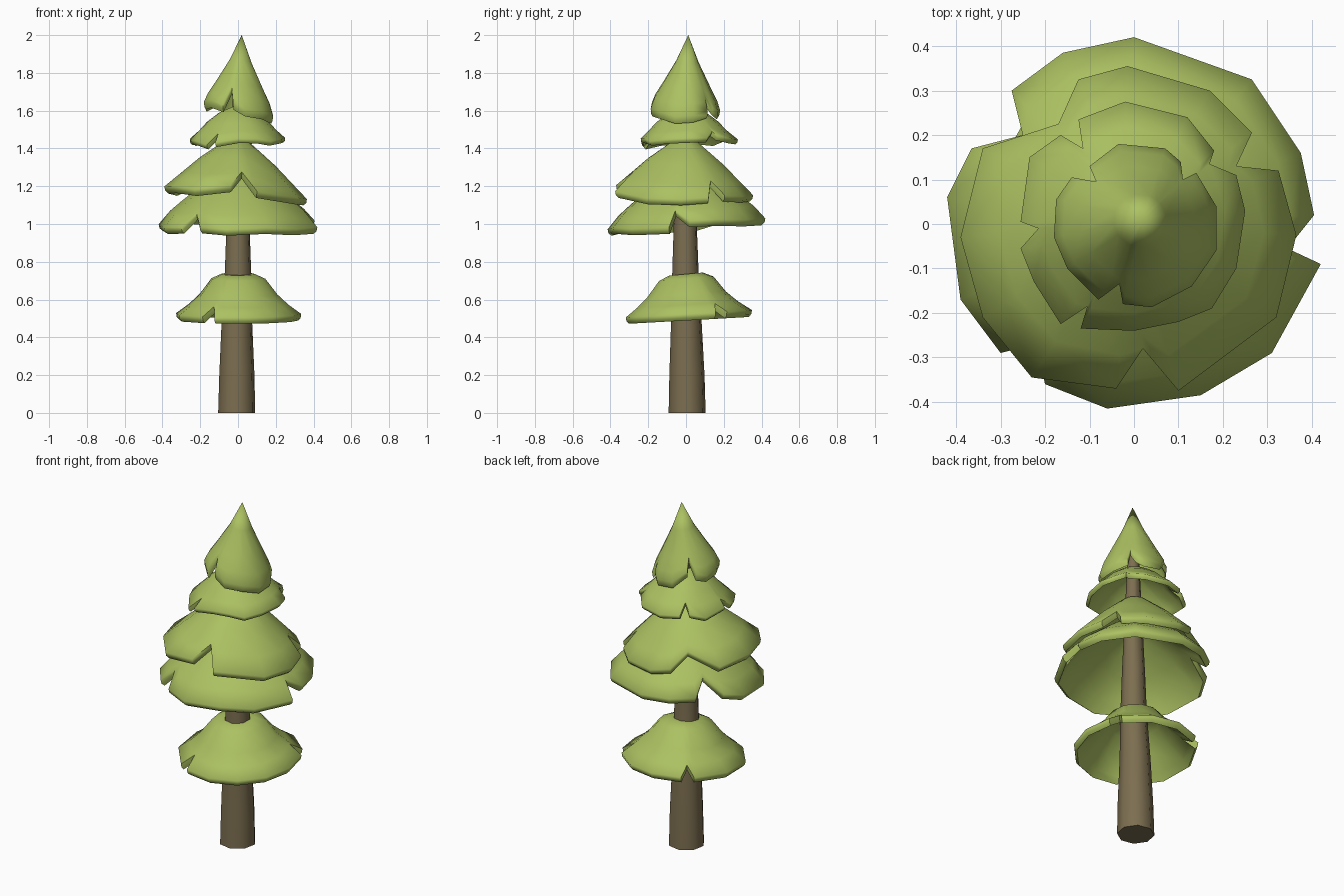
import bpy, bmesh, math

if "Cube" in bpy.data.objects:
    bpy.data.objects.remove(bpy.data.objects["Cube"])


def material(name, color):
    m = bpy.data.materials.new(name)
    m.diffuse_color = (*color, 1)
    m.use_nodes = True
    m.node_tree.nodes["Principled BSDF"].inputs["Base Color"].default_value = m.diffuse_color
    return m


GREEN = material("foliage", (0.41, 0.53, 0.12))
BROWN = material("bark", (0.2, 0.155, 0.08))


def finish(name, rings, mat, angle, caps=False):
    """Join a stack of equal point rings into one object."""
    bm = bmesh.new()
    loops = [[bm.verts.new(p) for p in ring] for ring in rings]
    n = len(loops[0])
    for a, b in zip(loops, loops[1:]):
        for i in range(n):
            j = (i + 1) % n
            bm.faces.new((a[i], a[j], b[j], b[i]))
    if caps:
        bm.faces.new(loops[0])
        bm.faces.new(loops[-1])
    bmesh.ops.remove_doubles(bm, verts=bm.verts, dist=0.0005)
    bmesh.ops.recalc_face_normals(bm, faces=bm.faces)
    me = bpy.data.meshes.new(name)
    bm.to_mesh(me)
    bm.free()
    ob = bpy.data.objects.new(name, me)
    bpy.context.collection.objects.link(ob)
    me.materials.append(mat)
    bpy.ops.object.select_all(action='DESELECT')
    ob.select_set(True)
    bpy.context.view_layer.objects.active = ob
    bpy.ops.object.shade_smooth_by_angle(angle=math.radians(angle))


def height(profile, r):
    for (r0, z0), (r1, z1) in zip(profile, profile[1:]):
        if r <= r1:
            break
    return z0 + (z1 - z0) * (r - r0) / (r1 - r0)


def tier(name, profile, tilt, outline, thick=0.035, tip=(0, 0)):
    """Tilted skirt: notched rim outline, slope taken from the profile."""
    R = profile[-1][0]
    polar = [(math.atan2(y, x), math.hypot(x, y)) for x, y in outline]

    def ring(f, drop, inset=1.0):
        pts = []
        for a, rho in polar:
            r = f * (R + (rho - R) * f * f)
            z = height(profile, r) - drop
            x, y = r * inset * math.cos(a), r * inset * math.sin(a)
            pts.append((x + tip[0] * (1 - f), y + tip[1] * (1 - f),
                        z + tilt[0] * x + tilt[1] * y))
        return pts

    rings = [ring(r / R, 0) for r, z in profile]
    rings.append(ring(1, thick * 0.6, 0.99))      # rounded rim
    rings.append(ring(1, thick, 0.95))
    rings += [ring(f, thick) for f in (0.85, 0.6, 0.4, 0.15)]   # hollow underside
    finish(name, rings, GREEN, 70)


# Trunk: tapered, eight-sided
rings = []
for z, cx, cy, r in ((0, -.007, .006, .1), (.2, -.006, .005, .095), (.47, -.006, .002, .083),
                     (.75, 0, -.003, .071), (1.0, 0, -.004, .062), (1.72, .005, 0, .03)):
    rings.append([(cx + r * math.cos(i * math.pi / 4 + .2),
                   cy + r * math.sin(i * math.pi / 4 + .2), z) for i in range(8)])
finish("trunk", rings, BROWN, 50, caps=True)


# Lowest tier: even rim broken by three notches
def notched(radius, cy, notches, half, depth):
    pts = []
    for k, a in enumerate(notches):
        nxt = notches[(k + 1) % len(notches)] + (360 if k == len(notches) - 1 else 0)
        pts.append((a, radius * (1 - depth)))
        steps = max(1, round((nxt - a - 2 * half) / 30))
        for s in range(steps + 1):
            pts.append((a + half + (nxt - a - 2 * half) * s / steps, radius))
    return [(r * math.cos(math.radians(a)), cy + r * math.sin(math.radians(a))) for a, r in pts]


tier("lowest_tier",
     [(.055, .735), (.09, .735), (.145, .71), (.21, .625), (.27, .57), (.34, .52)], (0, .09),
     notched(.335, .015, (31, 128, 242), 6, .2))

# Second tier
tier("second_tier",
     [(.04, 1.29), (.2, 1.2), (.3, 1.12), (.36, 1.07), (.42, 1.0)], (0, .07),
     [(0, .42), (-.16, .385), (-.275, .3), (-.25, .2), (-.365, .17), (-.42, .06),
      (-.39, -.17), (-.3, -.29), (-.22, -.27), (-.2, -.36), (-.06, -.415), (.15, -.385),
      (.31, -.29), (.42, -.09), (.345, -.055), (.405, .02), (.375, .16), (.265, .325)])

# Third tier
tier("third_tier",
     [(.02, 1.45), (.06, 1.44), (.2, 1.33), (.3, 1.235), (.38, 1.16)], (-.12, -.09),
     [(-.015, .355), (-.125, .325), (-.17, .225), (-.34, .17), (-.39, -.03), (-.34, -.21),
      (-.23, -.345), (-.04, -.37), (.02, -.28), (.1, -.375), (.32, -.21), (.365, -.025),
      (.325, .12), (.23, .13), (.265, .205), (.17, .3)])

# Fourth tier
tier("fourth_tier",
     [(.03, 1.62), (.1, 1.59), (.165, 1.54), (.21, 1.49), (.26, 1.447)], (0, .05),
     [(-.02, .275), (-.125, .235), (-.115, .17), (-.165, .2), (-.235, .15), (-.255, .005),
      (-.215, -.01), (-.255, -.055), (-.225, -.13), (-.165, -.225), (-.105, -.185),
      (-.12, -.235), (.0, -.24), (.1, -.22), (.175, -.19), (.23, -.1), (.25, .03),
      (.23, .11), (.17, .135), (.18, .165), (.12, .24)], thick=0.025)

# Pointed top
tier("top_cone",
     [(0, 2.0), (.06, 1.86), (.13, 1.73), (.17, 1.66), (.19, 1.6)], (-.12, -.1),
     [(-.035, .18), (-.1, .13), (-.085, .095), (-.14, .105), (-.175, .055), (-.18, -.03),
      (-.15, -.1), (-.08, -.17), (-.033, -.135), (-.025, -.18), (.04, -.187), (.13, -.14),
      (.185, -.06), (.185, .04), (.14, .115), (.11, .1), (.105, .14), (.07, .17)],
     thick=0.04, tip=(.02, .012))
